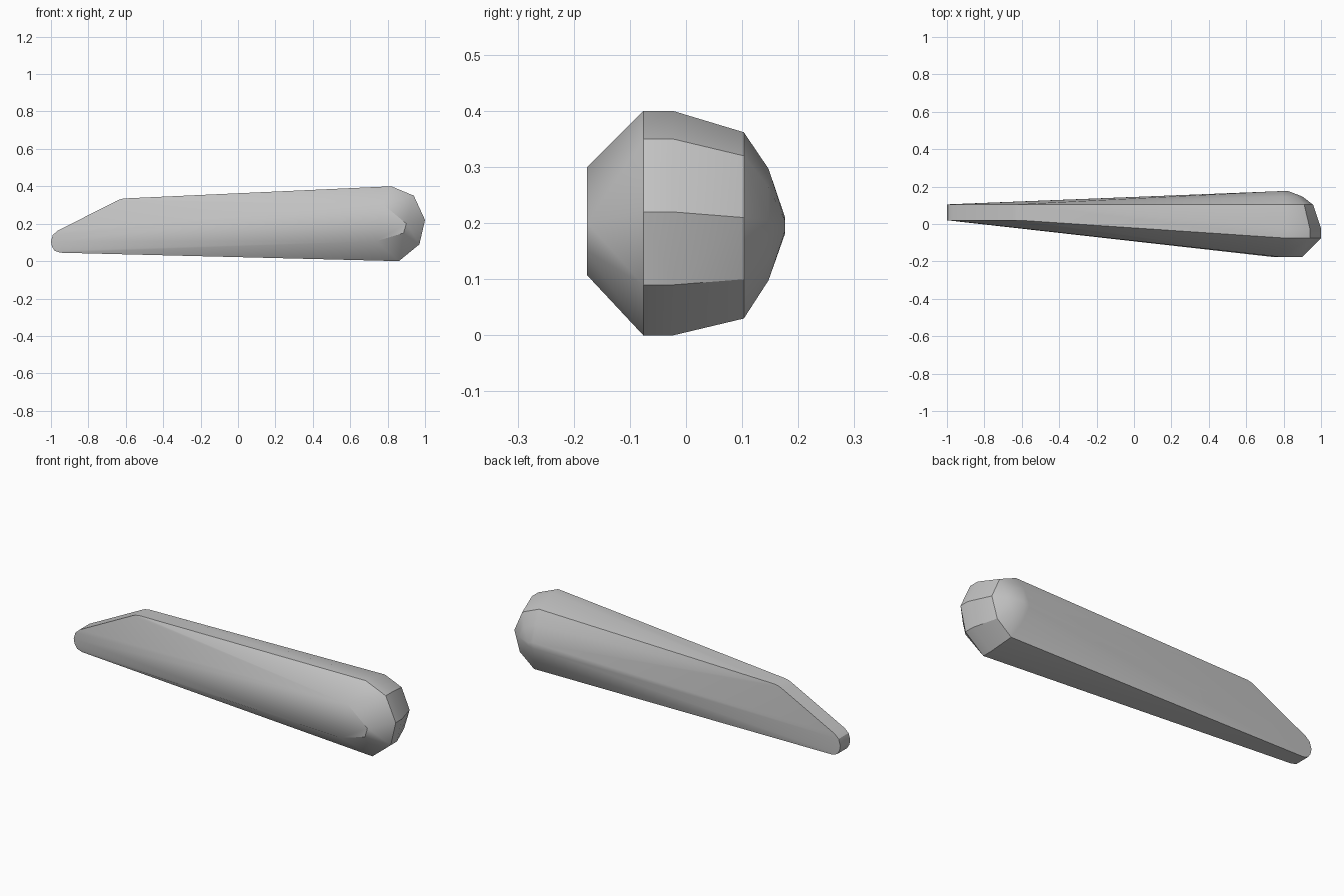
import bpy, bmesh, math

if "Cube" in bpy.data.objects:
    bpy.data.objects.remove(bpy.data.objects["Cube"])

# Single flat grey
grey = bpy.data.materials.new("stone grey")
grey.diffuse_color = (0.55, 0.55, 0.55, 1)
grey.use_nodes = True
grey.node_tree.nodes["Principled BSDF"].inputs["Base Color"].default_value = grey.diffuse_color

# Slanted narrow tip outline (x, z)
tip = [(-0.95, 0.045), (-0.98, 0.055), (-0.995, 0.078), (-1.0, 0.105),
       (-0.99, 0.14), (-0.965, 0.162), (-0.65, 0.322), (-0.632, 0.33), (-0.61, 0.335)]

# Blunt end outlines, each at one depth y
blunt = [(0.86, 0.0), (0.97, 0.09), (1.0, 0.22), (0.94, 0.35), (0.82, 0.40)]
back_rim = [(0.84, 0.03), (0.925, 0.10), (0.958, 0.21), (0.91, 0.32), (0.81, 0.362)]
back_ring = [(0.81, 0.098), (0.87, 0.135), (0.90, 0.205), (0.87, 0.265), (0.80, 0.297)]
back_cap = [(0.79, 0.18), (0.82, 0.185), (0.825, 0.205), (0.795, 0.212)]
front_flat = [(0.74, 0.107), (0.885, 0.15), (0.90, 0.20), (0.78, 0.30)]

layers = [(tip, 0.02), (tip, 0.105),
          (blunt, -0.076), (blunt, -0.023), (back_rim, 0.103),
          (back_ring, 0.147), (back_cap, 0.176), (front_flat, -0.176)]

# Faceted body stretched over all layers
bm = bmesh.new()
for outline, y in layers:
    for x, z in outline:
        bm.verts.new((x, y, z))
hull = bmesh.ops.convex_hull(bm, input=bm.verts[:])
inside = {v for v in hull["geom_interior"] + hull["geom_unused"]
          if isinstance(v, bmesh.types.BMVert) and v.is_valid}
bmesh.ops.delete(bm, geom=list(inside), context='VERTS')
bmesh.ops.dissolve_limit(bm, angle_limit=math.radians(0.5),
                         verts=bm.verts[:], edges=bm.edges[:])
bmesh.ops.recalc_face_normals(bm, faces=bm.faces[:])

mesh = bpy.data.meshes.new("tapered_body")
bm.to_mesh(mesh)
bm.free()
mesh.materials.append(grey)
body = bpy.data.objects.new("tapered_body", mesh)
bpy.context.collection.objects.link(body)

# Soft facets with crisp rims
bpy.context.view_layer.objects.active = body
body.select_set(True)
bpy.ops.object.shade_smooth_by_angle(angle=math.radians(30))
